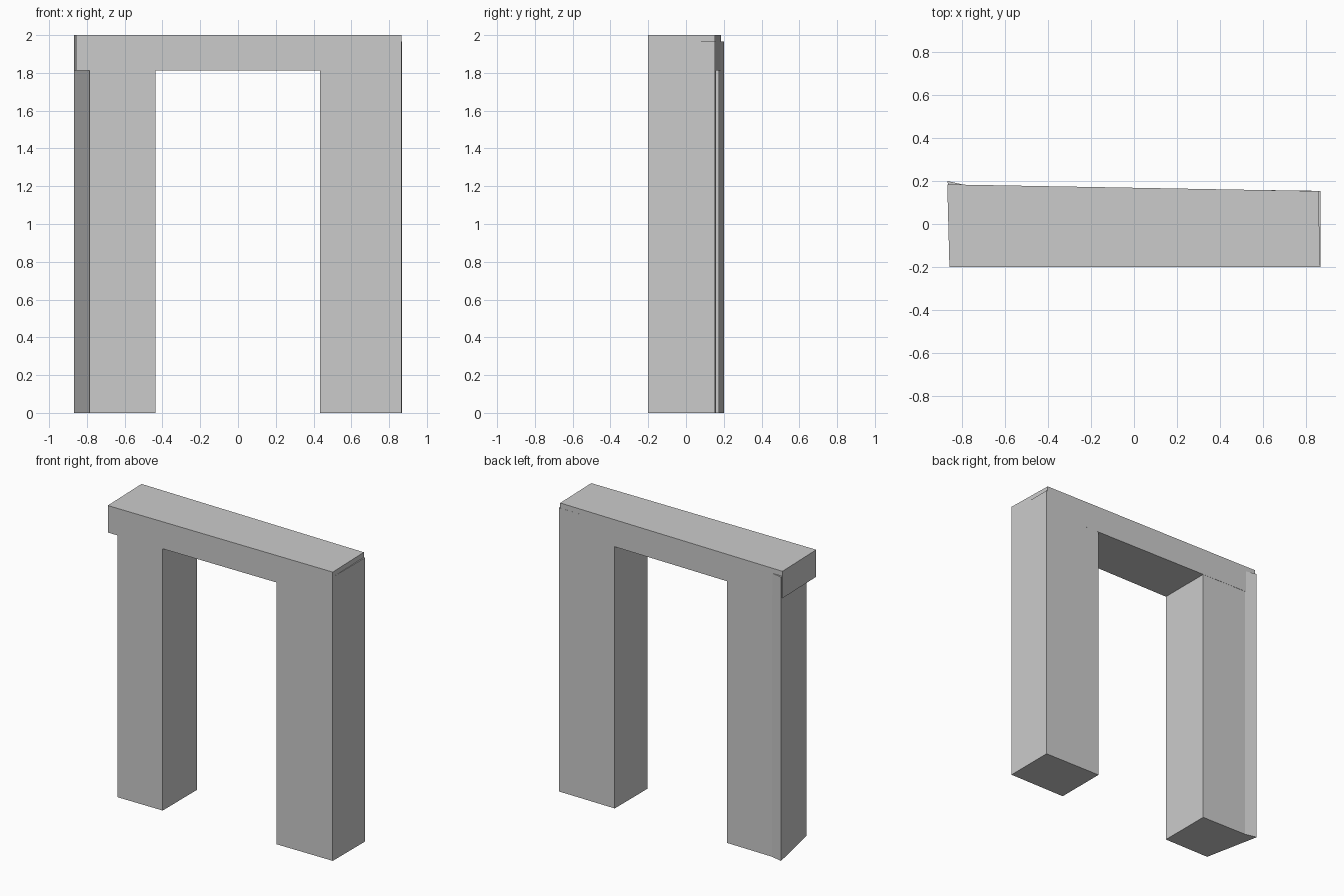
import bpy, bmesh

if "Cube" in bpy.data.objects:
    bpy.data.objects.remove(bpy.data.objects["Cube"])


def prism(name, outline, z0, z1):
    """Extrude a plan outline (counter-clockwise) from z0 up to z1."""
    bm = bmesh.new()
    base = bm.faces.new([bm.verts.new((x, y, z0)) for x, y in outline])
    top = bmesh.ops.extrude_face_region(bm, geom=[base])["geom"]
    bmesh.ops.translate(bm, vec=(0, 0, z1 - z0),
                        verts=[g for g in top if isinstance(g, bmesh.types.BMVert)])
    bmesh.ops.recalc_face_normals(bm, faces=bm.faces)
    mesh = bpy.data.meshes.new(name)
    bm.to_mesh(mesh)
    bm.free()
    obj = bpy.data.objects.new(name, mesh)
    bpy.context.collection.objects.link(obj)
    return obj


# Lintel: slightly tapered beam across the top
prism("lintel", [(-0.858, -0.2), (0.866, -0.2), (0.857, 0.153), (-0.868, 0.184)], 1.813, 2.0)

# Right leg: nearly rectangular pillar, reaching into the lintel
prism("right_leg", [(0.434, -0.2), (0.866, -0.2), (0.867, 0.154), (0.434, 0.16)], 0, 1.965)

# Left leg: five-sided pillar with slanted outer side and a flared back corner
prism("left_leg", [(-0.785, -0.2), (-0.437, -0.2), (-0.437, 0.175),
                   (-0.785, 0.181), (-0.868, 0.2)], 0, 1.965)
